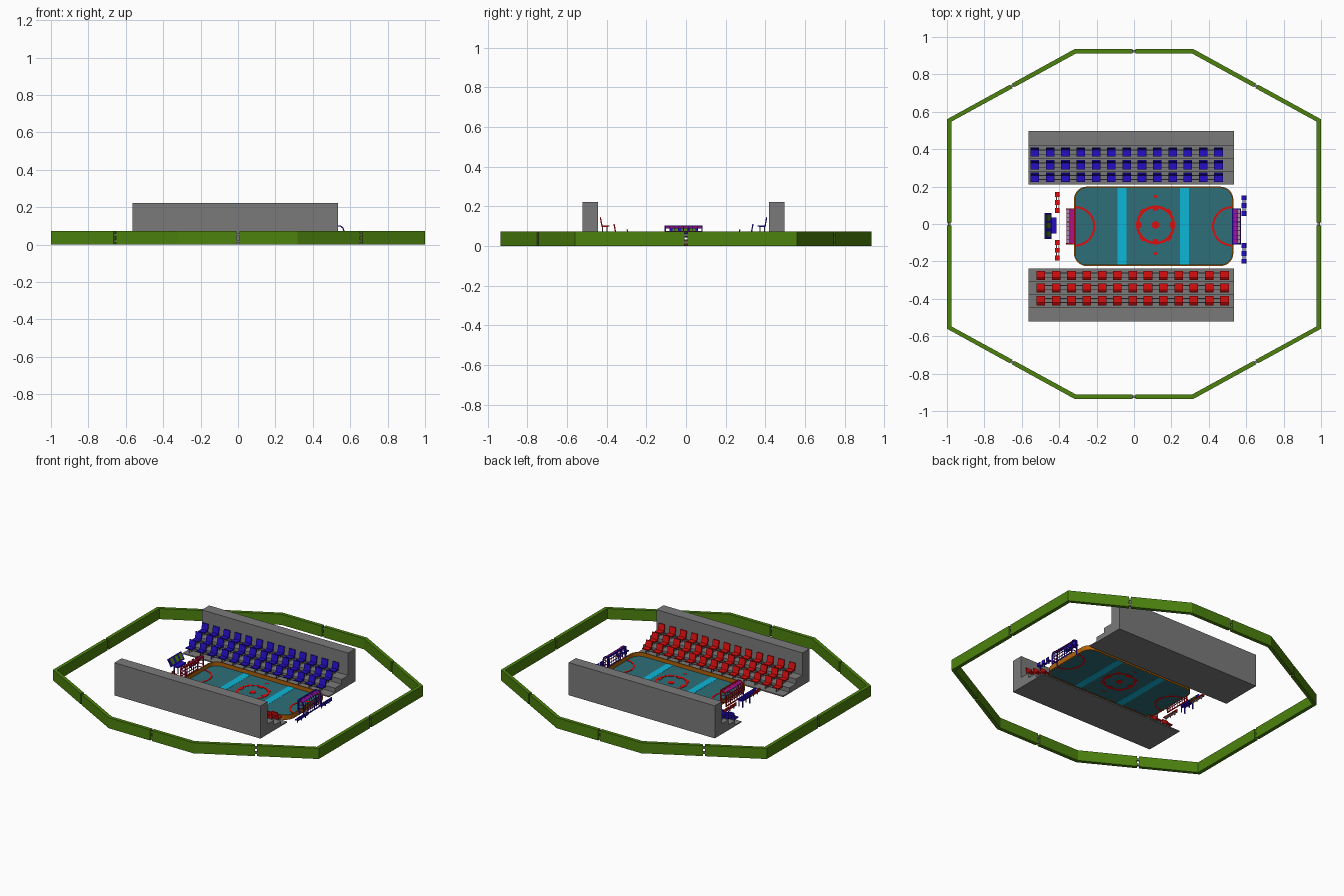
import bpy, bmesh, math
from mathutils import Vector, Matrix

if "Cube" in bpy.data.objects:
    bpy.data.objects.remove(bpy.data.objects["Cube"])

def mat(name, r, g, b):
    m = bpy.data.materials.new(name)
    lin = lambda c: (c / 255 / 12.92) if c < 11 else ((c / 255 + 0.055) / 1.055) ** 2.4
    m.diffuse_color = (lin(r), lin(g), lin(b), 1)
    m.use_nodes = True
    m.node_tree.nodes["Principled BSDF"].inputs["Base Color"].default_value = m.diffuse_color
    return m

GREEN = mat("hedge green", 76, 130, 14)
GREY = mat("concrete grey", 122, 122, 122)
STEEL = mat("steel grey", 150, 150, 150)
TEAL = mat("rink teal", 46, 110, 120)
CYAN = mat("stripe cyan", 12, 182, 215)
RED = mat("red", 222, 14, 14)
BLUE = mat("blue", 36, 14, 196)
BROWN = mat("board brown", 176, 98, 10)
MAGENTA = mat("net magenta", 165, 20, 155)

def finish(bm, name, m):
    bmesh.ops.recalc_face_normals(bm, faces=bm.faces)
    me = bpy.data.meshes.new(name)
    bm.to_mesh(me)
    bm.free()
    me.materials.append(m)
    ob = bpy.data.objects.new(name, me)
    bpy.context.collection.objects.link(ob)
    return ob

def prism(bm, pts, vec):
    f = bm.faces.new([bm.verts.new(p) for p in pts])
    r = bmesh.ops.extrude_face_region(bm, geom=[f], use_keep_orig=True)
    bmesh.ops.translate(bm, verts=[v for v in r["geom"] if isinstance(v, bmesh.types.BMVert)], vec=vec)

def box(bm, x0, x1, y0, y1, z0, z1):
    prism(bm, [(x0, y0, z0), (x1, y0, z0), (x1, y1, z0), (x0, y1, z0)], (0, 0, z1 - z0))

def bar(bm, p, q, w, h=None):
    p, q = Vector(p), Vector(q)
    d = q - p
    rot = d.to_track_quat('Z', 'Y').to_matrix().to_4x4()
    scale = Matrix.Diagonal((w, h or w, d.length, 1))
    bmesh.ops.create_cube(bm, size=1, matrix=Matrix.Translation((p + q) / 2) @ rot @ scale)

CX, CY = 0.105, -0.0125      # rink centre

# ---- outer wall: octagon, each side in two halves with a post in the gap
ring = [(0.318, 0.935), (1, 0.56), (1, -0.56), (0.318, -0.935),
        (-0.318, -0.935), (-1, -0.56), (-1, 0.56), (-0.318, 0.935)]
inner = [(x * 0.976 if abs(x) == 1 else x * 0.98, y * 0.974 if abs(y) > 0.9 else y * 0.978) for x, y in ring]
wall, posts = bmesh.new(), bmesh.new()
for i in range(8):
    a, b = Vector(ring[i]), Vector(ring[(i + 1) % 8])
    c, d = Vector(inner[i]), Vector(inner[(i + 1) % 8])
    g = 0.007 / (b - a).length
    for t0, t1 in ((0, 0.5 - g), (0.5 + g, 1)):
        quad = [a.lerp(b, t0), a.lerp(b, t1), c.lerp(d, t1), c.lerp(d, t0)]
        prism(wall, [(p.x, p.y, 0) for p in quad], (0, 0, 0.072))
    m = (a + b + c + d) / 4
    e = (b - a).normalized() * 0.008
    for z in (0.018, 0.054):
        bar(posts, (m.x - e.x, m.y - e.y, z), (m.x + e.x, m.y + e.y, z), 0.014)
finish(wall, "outer_wall", GREEN)
finish(posts, "wall_joints", GREY)

# ---- stands with three rows of seats, mirrored front and back
tiers = [(0.262, 0.008), (0.3285, 0.037), (0.3975, 0.07)]
profile = [(0.225, 0), (0.225, 0.008), (0.291, 0.008), (0.291, 0.037), (0.362, 0.037),
           (0.362, 0.07), (0.432, 0.07), (0.432, 0.222), (0.51, 0.222), (0.51, 0)]
for side, name, colour, x_first in ((1, "back", BLUE, -0.53), (-1, "front", RED, -0.498)):
    Y = lambda d: CY + side * d
    bm = bmesh.new()
    prism(bm, [(-0.565, Y(d), z) for d, z in profile], (1.1, 0, 0))
    finish(bm, name + "_stand", GREY)
    seats, frames = bmesh.new(), bmesh.new()
    for d, z in tiers:
        # L-shaped shell with a leaning back
        shell = [(-0.024, 0.027), (0.016, 0.025), (0.025, 0.074), (0.019, 0.075), (0.011, 0.033), (-0.024, 0.034)]
        for i in range(13):
            x = x_first + i * 0.0818
            prism(seats, [(x - 0.023, Y(d + u), z + v) for u, v in shell], (0.046, 0, 0))
            for u in (-0.012, 0.01):
                bar(frames, (x, Y(d + u), z), (x, Y(d + u), z + 0.028), 0.005)
        for u in (-0.012, 0.01):
            bar(frames, (x_first, Y(d + u), z + 0.022), (x, Y(d + u), z + 0.022), 0.004)
    finish(seats, name + "_seats", colour)
    finish(frames, name + "_seat_frames", GREY)

# ---- rink floor and boards
def rounded(hx, hy, r, n=8):
    pts = []
    for k, (sx, sy) in enumerate(((1, 1), (-1, 1), (-1, -1), (1, -1))):
        for j in range(n + 1):
            a = math.pi / 2 * (k + j / n)
            pts.append((CX + sx * (hx - r) + r * math.cos(a), CY + sy * (hy - r) + r * math.sin(a)))
    return pts

bm = bmesh.new()
prism(bm, [(x, y, 0.002) for x, y in rounded(0.422, 0.208, 0.064)], (0, 0, 0.004))
finish(bm, "rink_floor", TEAL)

bm = bmesh.new()
out, inn = rounded(0.426, 0.212, 0.068), rounded(0.419, 0.205, 0.061)
loops = [[bm.verts.new((x, y, z)) for x, y in pts] for pts, z in ((out, 0), (out, 0.032), (inn, 0.032), (inn, 0))]
for k in range(4):
    A, B = loops[k], loops[(k + 1) % 4]
    for i in range(len(A)):
        j = (i + 1) % len(A)
        bm.faces.new((A[i], A[j], B[j], B[i]))
finish(bm, "rink_boards", BROWN)

# ---- floor markings, showing above and below the floor
bm = bmesh.new()
for x in (-0.064, 0.27):
    box(bm, x - 0.024, x + 0.024, CY - 0.205, CY + 0.205, 0.001, 0.007)
finish(bm, "floor_stripes", CYAN)

def arc(bm, cx, cy, r0, r1, a0, a1, n=20):
    ang = [math.radians(a0 + (a1 - a0) * i / n) for i in range(n + 1)]
    pts = [(cx + r1 * math.cos(a), cy + r1 * math.sin(a), 0) for a in ang]
    pts += [(cx + r0 * math.cos(a), cy + r0 * math.sin(a), 0) for a in reversed(ang)]
    prism(bm, pts, (0, 0, 0.008))

bm = bmesh.new()
MX, MY = 0.115, -0.005
for a in (0, 180):
    arc(bm, MX, MY, 0.09, 0.104, a, a + 180)
for k in range(4):
    a = k * 90
    arc(bm, MX, MY, 0.076, 0.091, a - 10, a + 10, 3)
    arc(bm, MX, MY, 0.103, 0.111, a + 37, a + 53, 3)
for x, y, r in ((MX, MY, 0.021), (MX, 0.147, 0.009), (MX, -0.157, 0.009)):
    prism(bm, [(x + r * math.cos(i * math.pi / 6), y + r * math.sin(i * math.pi / 6), 0) for i in range(12)], (0, 0, 0.008))
arc(bm, CX - 0.42, CY, 0.097, 0.108, -90, 90)
arc(bm, CX + 0.42, CY, 0.097, 0.108, 90, 270)
finish(bm, "floor_circles", RED)

# ---- goals with curved cages
cage = [(0, 0), (0, 0.1), (0.018, 0.1), (0.031, 0.091), (0.038, 0.072), (0.04, 0)]
for s, name, colour in ((-1, "left", RED), (1, "right", BLUE)):
    P = lambda u, y, z: (CX + s * (0.424 + u), CY + y, z)
    frame, net = bmesh.new(), bmesh.new()
    for i in range(9):
        y = -0.093 + i * 0.02325
        w = 0.007 if i in (0, 8) else 0.003
        for (u0, z0), (u1, z1) in zip(cage[1 if w < 0.005 else 0:], cage[2 if w < 0.005 else 1:]):
            bar(frame, P(u0, y, z0), P(u1, y, z1), w)
    bar(frame, P(0, -0.096, 0.1), P(0, 0.096, 0.1), 0.008)
    bar(frame, P(0.04, -0.096, 0.004), P(0.04, 0.096, 0.004), 0.006)
    for u, z in ((0.039, 0.025), (0.0385, 0.048), (0.038, 0.072)):
        bar(net, P(u, -0.093, z), P(u, 0.093, z), 0.004)
        for y in (-0.093, 0.093):
            bar(net, P(0, y, z), P(u, y, z), 0.004)
    for (u0, z0), (u1, z1) in zip(cage[1:3], cage[2:4]):
        prism(net, [P(u0, -0.093, z0), P(u0, 0.093, z0), P(u1, 0.093, z1), P(u1, -0.093, z1)], (0, 0, -0.002))
    finish(frame, name + "_goal_frame", colour)
    finish(net, name + "_goal_net", MAGENTA)

# ---- team benches, two of three seats at each end
for x, s, name, colour, ys in ((-0.41, -1, "left", RED, (0.115, -0.14)), (0.588, 1, "right", BLUE, (0.098, -0.157))):
    seats, rails = bmesh.new(), bmesh.new()
    for yc in ys:
        for k in (-1, 0, 1):
            y = yc + k * 0.042
            box(seats, x - 0.012, x + 0.012, y - 0.013, y + 0.013, 0.018, 0.023)
            box(seats, x + s * 0.009, x + s * 0.013, y - 0.013, y + 0.013, 0.018, 0.042)
            bar(rails, (x, y, 0), (x, y, 0.018), 0.005)
        for u in (-0.005, 0.005):
            bar(rails, (x + u, yc - 0.05, 0.016), (x + u, yc + 0.05, 0.016), 0.004)
    finish(seats, name + "_bench_seats", colour)
    finish(rails, name + "_bench_rails", colour if colour is BLUE else STEEL)

# ---- score board on a stand behind the left goal
bm = bmesh.new()
prism(bm, [(-0.478, -0.08, 0.098), (-0.45, -0.08, 0.052), (-0.442, -0.08, 0.057), (-0.47, -0.08, 0.103)], (0, 0.14, 0))
box(bm, -0.452, -0.415, -0.05, 0.035, 0.042, 0.052)
for x in (-0.447, -0.42):
    for y in (-0.045, 0.03):
        bar(bm, (x, y, 0), (x, y, 0.045), 0.006)
finish(bm, "score_board", BLUE)
bm = bmesh.new()
for y in (-0.068, -0.022, 0.02):
    bar(bm, (-0.4465, y + 0.014, 0.066), (-0.4655, y + 0.014, 0.098), 0.028, 0.003)
finish(bm, "score_panels", GREEN)
